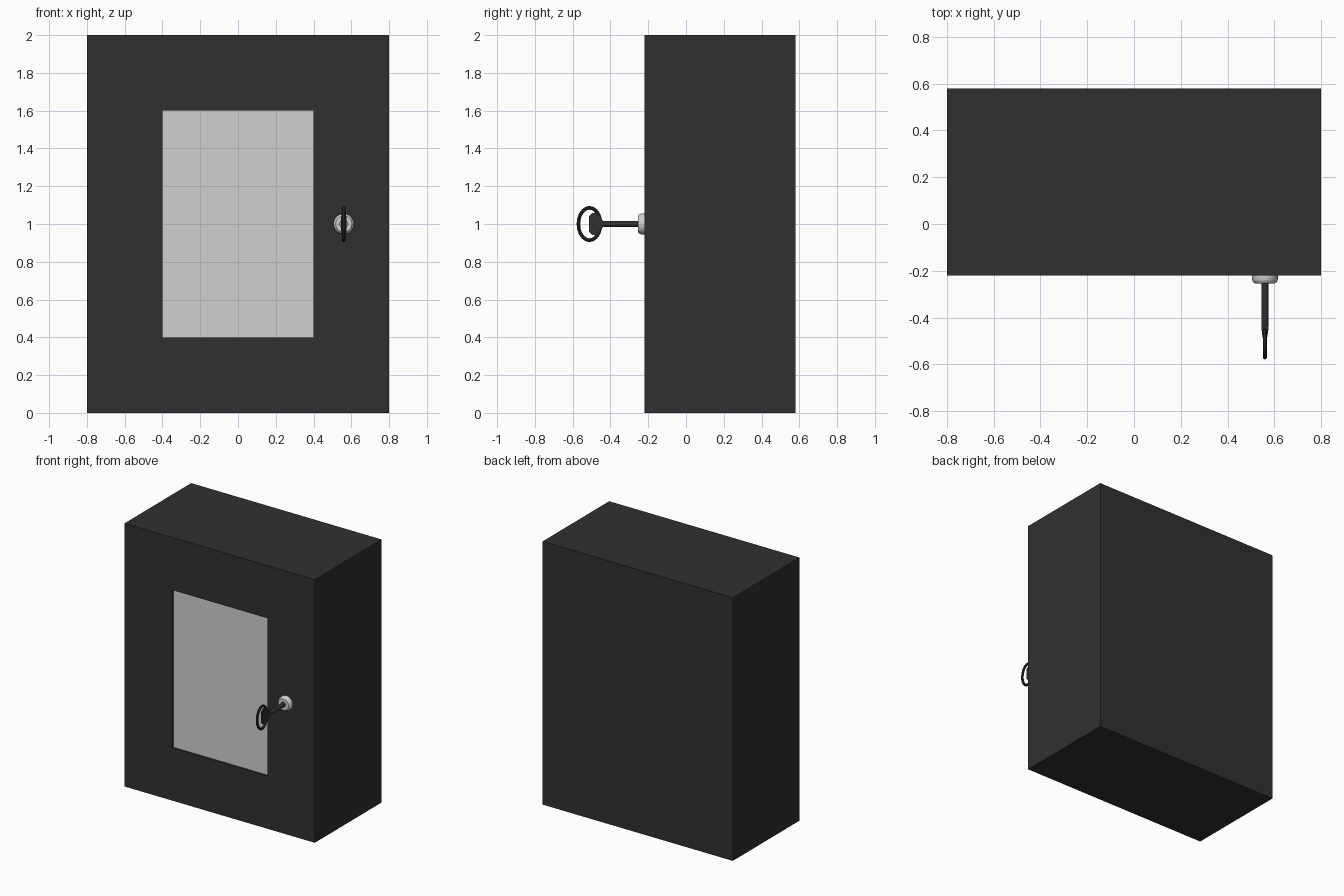
import bpy, bmesh, math
from mathutils import Matrix, Vector

if "Cube" in bpy.data.objects:
    bpy.data.objects.remove(bpy.data.objects["Cube"])


def material(name, v):
    m = bpy.data.materials.new(name)
    m.diffuse_color = (v, v, v, 1)
    m.use_nodes = True
    m.node_tree.nodes["Principled BSDF"].inputs["Base Color"].default_value = m.diffuse_color
    return m


DARK = material("charcoal", 0.03)
PALE = material("pale grey", 0.63)


def finish(bm, name, mats, smooth=False):
    bmesh.ops.recalc_face_normals(bm, faces=bm.faces)
    me = bpy.data.meshes.new(name)
    bm.to_mesh(me)
    bm.free()
    ob = bpy.data.objects.new(name, me)
    bpy.context.collection.objects.link(ob)
    for m in mats:
        me.materials.append(m)
    if smooth:
        bpy.ops.object.select_all(action='DESELECT')
        ob.select_set(True)
        bpy.context.view_layer.objects.active = ob
        bpy.ops.object.shade_smooth_by_angle(angle=math.radians(35))
    return ob


def lathe(name, profile, mat, n, x=0.56, z=1.0):
    """Closed turned solid around a y axis; profile is (radius, y)."""
    bm = bmesh.new()
    rings = []
    for r, y in profile:
        rings.append([bm.verts.new((x + r * math.cos(2 * math.pi * i / n), y,
                                    z + r * math.sin(2 * math.pi * i / n)))
                      for i in range(n)])
    for a, b in zip(rings, rings[1:]):
        for i in range(n):
            j = (i + 1) % n
            bm.faces.new((a[i], a[j], b[j], b[i]))
    bm.faces.new(rings[0])
    bm.faces.new(rings[-1])
    return finish(bm, name, [mat], True)


# Cabinet with a shallow recessed window in the front face
bm = bmesh.new()
bmesh.ops.create_cube(bm, size=1, matrix=Matrix.Translation((0, 0.18, 1))
                      @ Matrix.Diagonal((1.6, 0.8, 2.0, 1)))
bm.normal_update()
front = min(bm.faces, key=lambda f: f.calc_center_median().y)
bmesh.ops.inset_individual(bm, faces=[front], thickness=0.4, use_even_offset=True)
pane = bmesh.ops.extrude_discrete_faces(bm, faces=[front])["faces"][0]
for v in pane.verts:
    v.co.y += 0.015
for f in bm.faces:
    f.material_index = 0
pane.material_index = 1
# place the window corners exactly
for v in bm.verts:
    if abs(v.co.x) < 0.7:
        v.co.x = math.copysign(0.4, v.co.x)
        v.co.z = 1 + math.copysign(0.6, v.co.z - 1)
finish(bm, "cabinet_body", [DARK, PALE])

# Lock barrel with rounded front rim
lathe("lock_barrel", [(0.055, -0.21), (0.055, -0.236), (0.052, -0.246),
                      (0.043, -0.254), (0.022, -0.254), (0.02, -0.25)], PALE, 24)

# Key shaft
lathe("key_shaft", [(0.0155, -0.225), (0.0155, -0.45), (0.012, -0.465)], DARK, 16)

# Key shoulder: tapering plate between shaft and ring (y, half height, half width)
bm = bmesh.new()
sections = [(-0.435, 0.013, 0.015), (-0.455, 0.03, 0.014), (-0.478, 0.058, 0.011),
            (-0.495, 0.058, 0.008), (-0.514, 0.042, 0.007)]
loops = [[bm.verts.new((0.56 + sx * w, y, 1 + sz * h))
          for sx, sz in ((-1, -1), (1, -1), (1, 1), (-1, 1))] for y, h, w in sections]
for a, b in zip(loops, loops[1:]):
    for i in range(4):
        bm.faces.new((a[i], a[(i + 1) % 4], b[(i + 1) % 4], b[i]))
bm.faces.new(loops[0])
bm.faces.new(loops[-1])
finish(bm, "key_shoulder", [DARK])

# Key ring: oval tube in the y-z plane
bm = bmesh.new()
N, M, T = 32, 10, 0.0095
ring = []
for i in range(N):
    a = 2 * math.pi * i / N
    c = Vector((0.56, -0.511 + 0.0585 * math.cos(a), 1.0 + 0.0855 * math.sin(a)))
    out = Vector((0, math.cos(a) / 0.0585, math.sin(a) / 0.0855)).normalized()
    ring.append([bm.verts.new(c + T * (math.cos(2 * math.pi * k / M) * out
                 + Vector((math.sin(2 * math.pi * k / M), 0, 0)))) for k in range(M)])
for i in range(N):
    a, b = ring[i], ring[(i + 1) % N]
    for k in range(M):
        bm.faces.new((a[k], a[(k + 1) % M], b[(k + 1) % M], b[k]))
finish(bm, "key_ring", [DARK], True)
